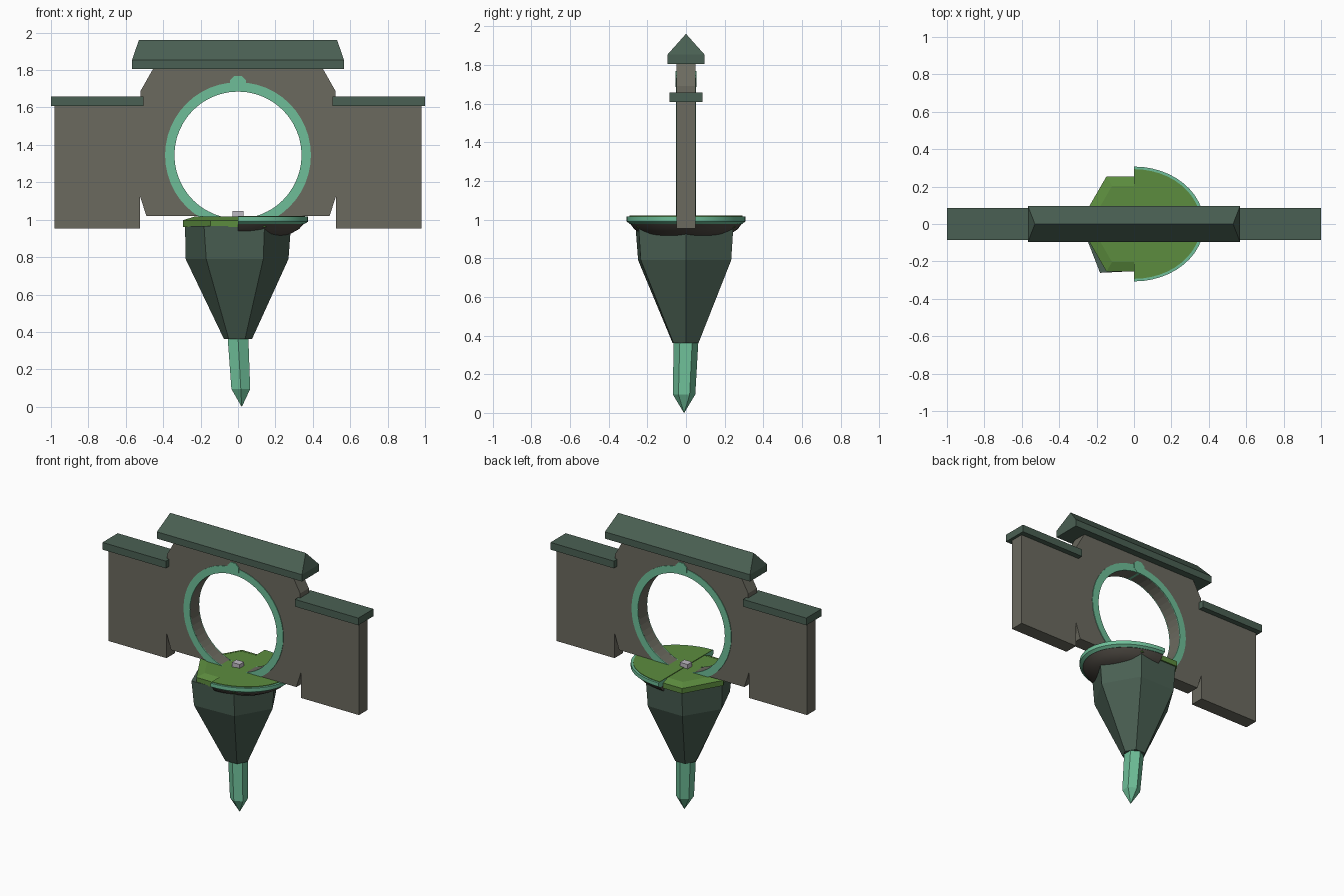
import bpy, bmesh, math

if "Cube" in bpy.data.objects:
    bpy.data.objects.remove(bpy.data.objects["Cube"])


def material(name, r, g, b):
    m = bpy.data.materials.new(name)
    lin = [((c / 255 + 0.055) / 1.055) ** 2.4 for c in (r, g, b)]
    m.diffuse_color = (*lin, 1)
    m.use_nodes = True
    m.node_tree.nodes["Principled BSDF"].inputs["Base Color"].default_value = m.diffuse_color
    return m


STONE = material("stone", 107, 106, 95)
SLATE = material("slate green", 74, 96, 83)
MINT = material("mint", 110, 190, 152)
GRASS = material("grass green", 92, 140, 62)
BROWN = material("dark brown", 82, 77, 70)
PALE = material("pale grey", 190, 186, 194)


def loft(name, rings, mat, smooth=False):
    """Skin rings of equal point count and cap both ends."""
    bm = bmesh.new()
    rows = [[bm.verts.new(p) for p in ring] for ring in rings]
    n = len(rows[0])
    for a, b in zip(rows, rows[1:]):
        for i in range(n):
            j = (i + 1) % n
            bm.faces.new((a[i], a[j], b[j], b[i]))
    bm.faces.new(rows[0][::-1])
    bm.faces.new(rows[-1])
    bmesh.ops.remove_doubles(bm, verts=bm.verts, dist=1e-5)
    bmesh.ops.recalc_face_normals(bm, faces=bm.faces)
    me = bpy.data.meshes.new(name)
    bm.to_mesh(me)
    bm.free()
    me.materials.append(mat)
    ob = bpy.data.objects.new(name, me)
    bpy.context.collection.objects.link(ob)
    if smooth:
        bpy.ops.object.select_all(action='DESELECT')
        ob.select_set(True)
        bpy.context.view_layer.objects.active = ob
        bpy.ops.object.shade_smooth_by_angle(angle=math.radians(30))
    return ob


def slab(name, outline, y0, y1, mat):
    """Extrude an x-z outline along y."""
    return loft(name, [[(x, y, z) for x, z in outline] for y in (y0, y1)], mat)


def rect(x0, x1, y, z):
    return [(x0, -y, z), (x1, -y, z), (x1, y, z), (x0, y, z)]


def ngon(r, z, n=6, turn=0.0, cx=0.0, cy=0.0):
    return [(cx + r * math.cos(turn + math.tau * i / n),
             cy + r * math.sin(turn + math.tau * i / n), z) for i in range(n)]


def half_oval(s, z, n=24):
    return [(0.375 * s * math.cos(a), 0.307 * s * math.sin(a), z)
            for a in [math.pi * (i / n - 0.5) for i in range(n + 1)]]


# Wall with round opening that breaks through the lower edge
CZ, R_IN, R_OUT = 1.345, 0.34, 0.39
half = [(0.49, 1.02), (0.525, 1.13), (0.525, 0.953), (0.98, 0.953),
        (0.98, 1.61), (0.52, 1.61), (0.52, 1.69), (0.455, 1.805)]
gap = math.acos((CZ - 1.02) / R_IN)
arc = []
for i in range(49):
    a = gap + (math.tau - 2 * gap) * i / 48
    arc.append((-R_IN * math.sin(a), CZ - R_IN * math.cos(a)))
wall = half + [(-x, z) for x, z in half[::-1]] + arc
slab("wall", wall, -0.048, 0.048, STONE)

# Ring trim on both faces of the opening
for side, label in ((-1, "front"), (1, "back")):
    bm = bmesh.new()
    loops = []
    for r in (R_IN, R_OUT):
        loops.append([bm.verts.new((r * math.sin(math.tau * i / 48), side * 0.046,
                                    CZ + r * math.cos(math.tau * i / 48))) for i in range(48)])
    faces = []
    for i in range(48):
        j = (i + 1) % 48
        faces.append(bm.faces.new((loops[0][i], loops[0][j], loops[1][j], loops[1][i])))
    geo = bmesh.ops.extrude_face_region(bm, geom=faces)["geom"]
    for v in geo:
        if isinstance(v, bmesh.types.BMVert):
            v.co.y += side * 0.006
    bmesh.ops.recalc_face_normals(bm, faces=bm.faces)
    me = bpy.data.meshes.new(label + "_ring")
    bm.to_mesh(me)
    bm.free()
    me.materials.append(MINT)
    bpy.context.collection.objects.link(bpy.data.objects.new(label + "_ring", me))

# Keystone stud above the ring
stud = [(x, z + 1.727) for x, z, _ in ngon(0.046, 0, 8, math.pi / 8)]
slab("keystone", stud, -0.054, 0.054, MINT)

# Hipped roof cap and the two side copings
loft("roof", [rect(-0.567, 0.567, 0.096, 1.805), rect(-0.567, 0.567, 0.096, 1.853),
              rect(-0.53, 0.53, 0.0005, 1.96)], SLATE)
for s, label in ((-1, "left"), (1, "right")):
    x0, x1 = sorted((s * 0.505, s * 1.0))
    loft(label + "_coping", [rect(x0, x1, 0.085, 1.607), rect(x0, x1, 0.085, 1.658)], SLATE)

# Faceted hanging body, one corner pulled outward
body = []
for r, z, pull in ((0.075, 0.362, 0.012), (0.27, 0.79, 0.035), (0.283, 0.965, 0.04)):
    ring = ngon(r, z)
    x, y, _ = ring[4]
    ring[4] = (x - pull, y - pull * 0.4, z)
    body.append(ring)
body[1][3] = (-0.28, 0, 0.79)
loft("body", body, SLATE)

# Pointed spike below, slightly leaning
q = math.pi / 6
loft("spike", [ngon(0.001, 0.0, 6, q, 0.02, -0.01), ngon(0.058, 0.095, 6, q, 0.015, -0.01),
               ngon(0.064, 0.37, 6, q)], MINT)

# Half platform: hexagonal grass slab with a bevelled rim
loft("grass_slab", [ngon(0.294, 0.96), ngon(0.294, 0.997), ngon(0.235, 1.016)], GRASS)

# Half platform: rounded bowl, pale rim and grass top
loft("bowl", [half_oval(s, z) for s, z in
              ((0.35, 0.895), (0.6, 0.908), (0.75, 0.925), (0.87, 0.95), (0.95, 0.982))],
     BROWN, True)
loft("bowl_rim", [half_oval(0.95, 0.978), half_oval(1, 0.99), half_oval(1, 1.016)], MINT, True)
loft("grass_top", [half_oval(0.955, 1.012), half_oval(0.955, 1.02)], GRASS)

# Small block at the centre of the opening
loft("block", [rect(-0.03, 0.03, 0.025, 1.01), rect(-0.03, 0.03, 0.025, 1.047)], PALE)
